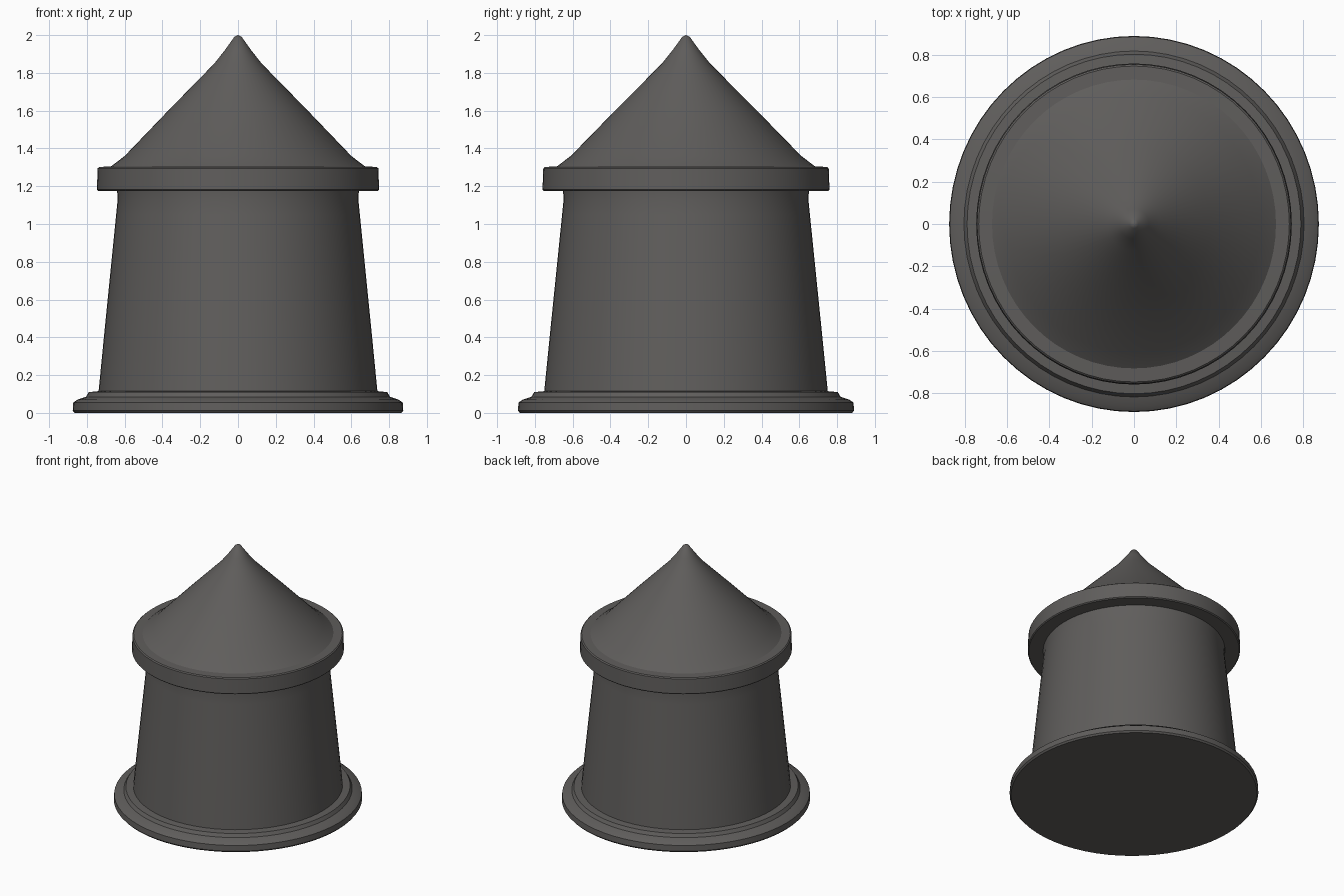
import bpy, bmesh
from math import radians, tau
from mathutils import Matrix

cube = bpy.data.objects.get("Cube")
if cube:
    bpy.data.objects.remove(cube, do_unlink=True)

SIDES = 64
DEPTH = 1.017  # slightly deeper than wide

stone = bpy.data.materials.new("dark_grey_stone")
stone.use_nodes = True
colour = (0.115, 0.11, 0.106, 1)
stone.diffuse_color = colour
bsdf = next(n for n in stone.node_tree.nodes if n.type == 'BSDF_PRINCIPLED')
bsdf.inputs["Base Color"].default_value = colour
bsdf.inputs["Roughness"].default_value = 0.8


def lathe(name, profile):
    """Spin a (radius, height) profile around the vertical axis."""
    bm = bmesh.new()
    verts = [bm.verts.new((r, 0, z)) for r, z in profile]
    edges = [bm.edges.new(pair) for pair in zip(verts, verts[1:])]
    bmesh.ops.spin(bm, geom=verts + edges, cent=(0, 0, 0), axis=(0, 0, 1),
                   angle=tau, steps=SIDES, use_duplicate=False)
    bmesh.ops.remove_doubles(bm, verts=bm.verts, dist=0.0005)
    bmesh.ops.transform(bm, matrix=Matrix.Diagonal((1, DEPTH, 1, 1)), verts=bm.verts)
    bmesh.ops.recalc_face_normals(bm, faces=bm.faces)
    # open shells: make sure the faces look away from the axis
    if sum(f.normal.xy.dot(f.calc_center_median().xy) * f.calc_area() for f in bm.faces) < 0:
        bmesh.ops.reverse_faces(bm, faces=bm.faces)
    mesh = bpy.data.meshes.new(name)
    bm.to_mesh(mesh)
    bm.free()
    mesh.materials.append(stone)
    obj = bpy.data.objects.new(name, mesh)
    bpy.context.collection.objects.link(obj)
    bpy.ops.object.select_all(action='DESELECT')
    obj.select_set(True)
    bpy.context.view_layer.objects.active = obj
    bpy.ops.object.shade_smooth_by_angle(angle=radians(35))
    return obj


# Stepped foot with a closed underside
lathe("base_plinth", [(0, 0), (0.865, 0), (0.875, 0.012), (0.872, 0.055), (0.85, 0.07),
                      (0.805, 0.085), (0.79, 0.11), (0.738, 0.115)])

# Tapered drum wall
lathe("drum_wall", [(0.738, 0.115), (0.715, 0.35), (0.69, 0.6), (0.665, 0.85),
                    (0.645, 1.05), (0.637, 1.13), (0.64, 1.175)])

# Overhanging ring under the roof
lathe("cornice_ring", [(0.64, 1.175), (0.74, 1.175), (0.747, 1.182), (0.743, 1.295),
                       (0.735, 1.302), (0.672, 1.305)])

# Conical roof with flared eave and pointed tip
lathe("cone_roof", [(0.672, 1.305), (0.6, 1.36), (0.36, 1.61), (0.125, 1.85),
                    (0.07, 1.92), (0.02, 1.99), (0, 2.0)])
